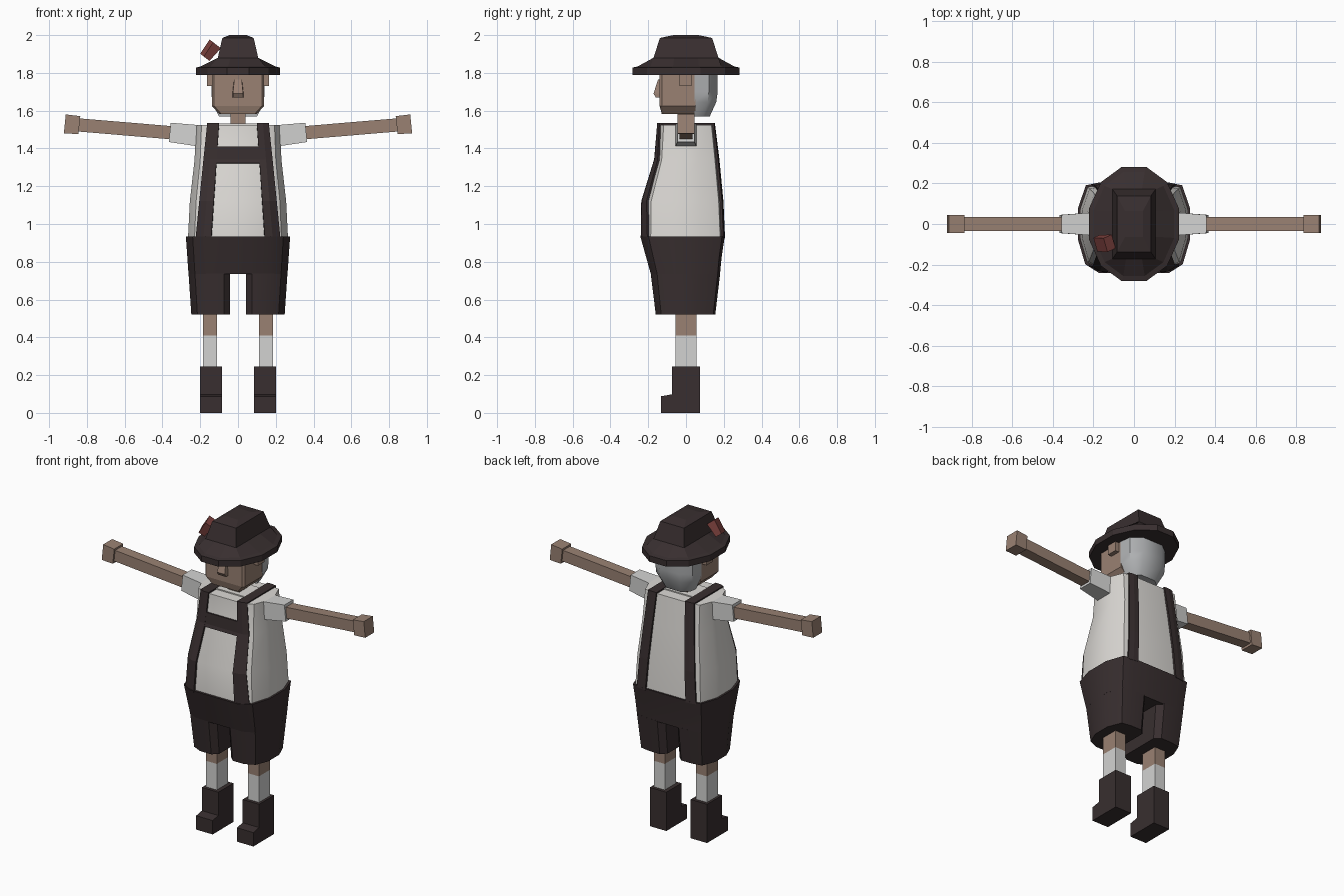
import bpy, bmesh, math
from mathutils import Matrix, Vector

if "Cube" in bpy.data.objects:
    bpy.data.objects.remove(bpy.data.objects["Cube"], do_unlink=True)


def material(name, rgb):
    m = bpy.data.materials.new(name)
    m.use_nodes = True
    m.diffuse_color = (*rgb, 1)
    b = m.node_tree.nodes["Principled BSDF"]
    b.inputs["Base Color"].default_value = (*rgb, 1)
    b.inputs["Roughness"].default_value = 0.9
    return m


DARK = material("dark brown cloth", (0.04, 0.028, 0.029))
SKIN = material("skin", (0.32, 0.22, 0.17))
SHIRT = material("warm white shirt", (0.72, 0.70, 0.67))
WHITE = material("white sock", (0.65, 0.65, 0.64))
HAIR = material("grey hair", (0.43, 0.44, 0.45))
RED = material("red feather", (0.21, 0.055, 0.05))


def finish(name, bm, mat, smooth=None):
    bmesh.ops.recalc_face_normals(bm, faces=bm.faces)
    me = bpy.data.meshes.new(name)
    bm.to_mesh(me)
    bm.free()
    me.materials.append(mat)
    ob = bpy.data.objects.new(name, me)
    bpy.context.collection.objects.link(ob)
    if smooth:
        bpy.ops.object.select_all(action='DESELECT')
        ob.select_set(True)
        bpy.context.view_layer.objects.active = ob
        bpy.ops.object.shade_smooth_by_angle(angle=math.radians(smooth))
    return ob


def loft(name, rings, mat, smooth=None, closed=True):
    """Skin a row of equal point rings and cap both ends (or leave an open strip)."""
    bm = bmesh.new()
    vs = [[bm.verts.new(p) for p in r] for r in rings]
    n = len(vs[0])
    for a, b in zip(vs, vs[1:]):
        for i in range(n if closed else n - 1):
            j = (i + 1) % n
            bm.faces.new((a[i], a[j], b[j], b[i]))
    if closed:
        bm.faces.new(vs[0])
        bm.faces.new(vs[-1])
    return finish(name, bm, mat, smooth)


def box(name, x, y, z, mat):
    rings = [[(x[0], y[0], h), (x[1], y[0], h), (x[1], y[1], h), (x[0], y[1], h)] for h in z]
    return loft(name, rings, mat)


# Half outline of the trunk: x by half width, y by front or back depth
OUTLINE = [(0.62, -1), (0.87, -0.82), (1, -0.32), (1, 0.38), (0.86, 0.93), (0.6, 1)]


def half(w, f, b):
    return [(x * w, y * (f if y < 0 else b)) for x, y in OUTLINE]


def trunk_ring(z, w, f, b):
    h = half(w, f, b)
    return [(x, y, z) for x, y in h] + [(-x, y, z) for x, y in reversed(h)]


# Shirt: height, half width, front depth, back depth
BODY = [(0.92, 0.265, 0.228, 0.195), (1.12, 0.255, 0.225, 0.186),
        (1.34, 0.23, 0.157, 0.165), (1.525, 0.222, 0.144, 0.145)]
loft("shirt", [trunk_ring(*r) for r in BODY], SHIRT, 35)


def on_shirt(x, z, front):
    """Point on the front or back of the shirt."""
    for a, b in zip(BODY, BODY[1:]):
        if z <= b[0]:
            break
    t = (z - a[0]) / (b[0] - a[0])
    w, f, d = (a[i] + (b[i] - a[i]) * t for i in (1, 2, 3))
    h = half(w, f, d)
    p, q = (h[0], h[1]) if front else (h[5], h[4])
    k = max(0, (abs(x) - p[0]) / (q[0] - p[0]))
    return (x, p[1] + (q[1] - p[1]) * k, z)


def thicken(ob, t):
    m = ob.modifiers.new("thickness", 'SOLIDIFY')
    m.thickness, m.offset = t, 0


# Suspenders run over the shoulders
for side, s in (("left", 1), ("right", -1)):
    strip = []
    levels = [0.925, 1.12, 1.34, 1.525]
    for front, zs in ((True, levels), (False, levels[::-1])):
        for z in zs:
            t = (1.525 - z) / 0.6
            a = 0.10 + 0.04 * t
            c = 0.16 + (0.058 if front else 0.045) * t
            mid = (a + c) / 2
            strip.append([on_shirt(s * x, z, front) for x in (a, mid, c)])
    thicken(loft(side + "_suspender", strip, DARK, closed=False), 0.024)
bar = [[on_shirt(x, z, True) for x in (-0.115, 0.115)] for z in (1.32, 1.34, 1.41)]
thicken(loft("suspender_crossbar", bar, DARK, closed=False), 0.022)

# Shorts: hips and two legs
loft("shorts_hips", [trunk_ring(0.735, 0.262, 0.186, 0.18),
                     trunk_ring(0.82, 0.268, 0.21, 0.188),
                     trunk_ring(0.935, 0.276, 0.242, 0.205)], DARK, 35)
for side, s in (("left", 1), ("right", -1)):
    rings = []
    for z, w, f, b in ((0.52, 0.247, 0.16, 0.155), (0.74, 0.262, 0.187, 0.181)):
        pts = [(0.075, -f)] + half(w, f, b) + [(0.075, b), (0.042, 0.8 * b), (0.042, -0.8 * f)]
        rings.append([(s * x, y, z) for x, y in pts])
    loft(side + "_shorts_leg", rings, DARK, 30)

    # Legs, socks and boots
    def sx(a, b):
        return (s * a, s * b)
    box(side + "_shin", sx(0.11, 0.185), (-0.055, 0.055), (0.41, 0.6), SKIN)
    box(side + "_sock", sx(0.11, 0.185), (-0.055, 0.055), (0.22, 0.41), WHITE)
    boot = [(-0.132, 0), (0.075, 0), (0.075, 0.245), (-0.075, 0.245), (-0.075, 0.098), (-0.132, 0.088)]
    loft(side + "_boot", [[(s * x, y, z) for y, z in boot] for x in (0.085, 0.2)], DARK)

    # Sleeves, arms and hands: x at bottom, x at top, bottom, top, half depth
    def limb(name, ends, mat):
        loft(side + name, [[(s * xb, -d, zb), (s * xb, d, zb), (s * xt, d, zt), (s * xt, -d, zt)]
                           for xb, xt, zb, zt, d in ends], mat)
    limb("_sleeve", [(0.19, 0.19, 1.408, 1.522, 0.058), (0.366, 0.356, 1.434, 1.536, 0.045)], WHITE)
    limb("_arm", [(0.35, 0.35, 1.448, 1.518, 0.034), (0.85, 0.85, 1.49, 1.56, 0.034)], SKIN)
    limb("_hand", [(0.845, 0.835, 1.476, 1.571, 0.045), (0.922, 0.912, 1.48, 1.58, 0.045)], SKIN)

    # Ears
    box(side + "_ear", sx(0.13, 0.165), (-0.035, 0.03), (1.73, 1.8), SKIN)

# Collar, neck, head and nose
box("collar", (-0.1, 0.1), (-0.075, 0.075), (1.5, 1.532), SHIRT)
box("neck", (-0.04, 0.04), (-0.045, 0.045), (1.5, 1.62), SKIN)
loft("head", [[(-w + c, -f, z), (w - c, -f, z), (w, -f + c, z), (w, 0.05, z), (-w, 0.05, z), (-w, -f + c, z)]
              for z, w, f, c in ((1.582, 0.1, 0.128, 0.012), (1.625, 0.138, 0.14, 0.012),
                                 (1.82, 0.138, 0.14, 0.012))], SKIN)
loft("nose", [[(-w, -0.13, z), (w, -0.13, z), (w * 0.9, -d, z), (-w * 0.9, -d, z)]
              for z, w, d in ((1.67, 0.03, 0.16), (1.69, 0.03, 0.172), (1.765, 0.022, 0.148))], SKIN)

# Rounded hair on the back of the head
loft("hair", [[(w, 0.045, z), (w * 0.93, b * 0.72, z), (w * 0.5, b, z),
               (-w * 0.5, b, z), (-w * 0.93, b * 0.72, z), (-w, 0.045, z)]
              for z, w, b in ((1.568, 0.1, 0.125), (1.645, 0.138, 0.16), (1.70, 0.14, 0.168),
                              (1.82, 0.14, 0.168))], HAIR, 40)


# Hat: oval brim sloping up to a boxy crown
def hat_ring(z, rx, ry, squareness):
    pts = []
    for k in range(12):
        a = math.radians(15 + 30 * k)
        c, s = (max(-1, min(1, v * squareness)) for v in (math.cos(a), math.sin(a)))
        pts.append((rx * c, ry * s, z))
    return pts


loft("hat", [hat_ring(1.79, 0.23, 0.292, 1.0), hat_ring(1.828, 0.23, 0.292, 1.0),
             hat_ring(1.834, 0.205, 0.265, 1.0), hat_ring(1.88, 0.107, 0.172, 1.4143),
             hat_ring(1.985, 0.083, 0.138, 1.4143), hat_ring(2.0, 0.045, 0.065, 1.4143)], DARK)

# Red feather tuft, widening at its top
rot = Matrix.Rotation(math.radians(38), 3, 'Y') @ Matrix.Rotation(math.radians(20), 3, 'Z')
rings = [[rot @ Vector((x * w, y * 0.036, z)) + Vector((-0.148, -0.095, 1.918))
          for x, y in ((-1, -1), (1, -1), (1, 1), (-1, 1))]
         for z, w in ((-0.045, 0.02), (0.045, 0.027))]
loft("hat_feather", rings, RED)
